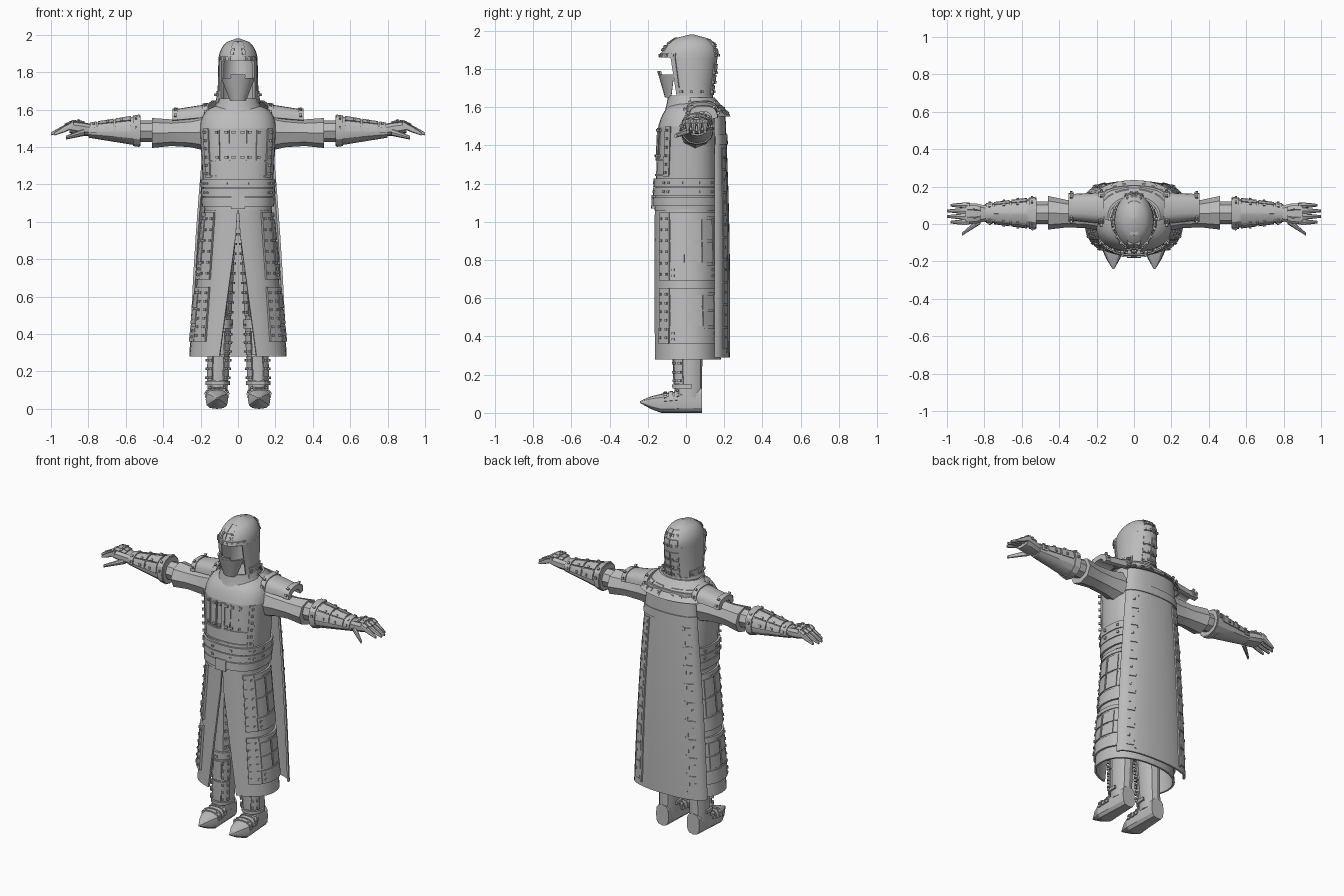
import bpy
import bmesh
import math

cube = bpy.data.objects.get("Cube")
if cube:
    bpy.data.objects.remove(cube)

# One plain colour for the whole figure
plain_grey = bpy.data.materials.new("plain_grey")
plain_grey.use_nodes = True
colour = (.5, .5, .5, 1)
plain_grey.diffuse_color = colour
plain_grey.node_tree.nodes["Principled BSDF"].inputs["Base Color"].default_value = colour

# Heights of layers above the surface they lie on
FLUSH, THIN, MEDIUM, THICK = 0, .006, .012, .018
STUD = .013


def mix(a, b, k):
    return [p + (q - p) * k for p, q in zip(a, b)]


def dome(k):
    return 1 - math.sqrt(1 - k * k)


class Form:
    """Tapering tube along an axis; distances along it run from 0 to 1.
    Angle 0 faces the front (or down for a level tube), 90 the model's left (or back)."""

    def __init__(self, axis, span, centre, radius, centre_to=None, radius_to=None,
                 bulge=0, roundness=1, steps=1, ease=lambda k: k):
        self.axis, self.span, self.bulge = axis, span, bulge
        self.centres = centre, centre_to or centre
        self.radii = radius, radius_to or radius
        self.roundness, self.ease = roundness, ease
        self.stops = [i / steps for i in range(steps + 1)]
        self.length = abs(span[1] - span[0])

    def radius(self, k):
        swell = self.bulge * math.sin(math.pi * k)
        return [r + swell for r in mix(*self.radii, self.ease(k))]

    def point(self, angle, k, lift=FLUSH):
        t = self.span[0] + (self.span[1] - self.span[0]) * k
        s, c = math.sin(math.radians(angle)), -math.cos(math.radians(angle))
        u, v = [m + max(r + lift, .001) * math.copysign(abs(w) ** self.roundness, w)
                for m, r, w in zip(mix(*self.centres, k), self.radius(k), (s, c))]
        return {"X": (t, u, v), "Y": (u, t, v), "Z": (u, v, t)}[self.axis]


class Part:
    def __init__(self, name, mirror=False):
        self.name, self.mirror, self.bm = name, mirror, bmesh.new()

    def strip(self, first, second, closed):
        count = len(first)
        for i in range(count if closed else count - 1):
            j = (i + 1) % count
            self.bm.faces.new((first[i], first[j], second[j], second[i]))

    # Closed curved plate lying on a form
    def plate(self, form, angles, along, lift=THIN, thick=MEDIUM, n=4):
        first, last = angles
        begin = first if callable(first) else lambda k: first
        ring = not callable(first) and last - first == 360
        low, high = along
        stops = [low] + [k for k in form.stops if low < k < high] + [high]
        outer, inner = [[[self.bm.verts.new(form.point(begin(k) + (last - begin(k)) * i / n, k, h))
                          for i in range(n if ring else n + 1)] for k in stops]
                        for h in (lift, lift - thick)]
        for grid in (outer, inner):
            for a, b in zip(grid, grid[1:]):
                self.strip(a, b, ring)
        for end in (0, -1):
            self.strip(outer[end], inner[end], ring)
            if not ring:
                self.strip([row[end] for row in outer], [row[end] for row in inner], False)

    # Solid body with capped ends
    def solid(self, form, n=10):
        rings = [[self.bm.verts.new(form.point(360 * i / n, k)) for i in range(n)] for k in form.stops]
        for a, b in zip(rings, rings[1:]):
            self.strip(a, b, True)
        for end in (0, -1):
            self.bm.faces.new(rings[end])

    def studs(self, form, angles, along, count=2, lift=THICK):
        dk = STUD / form.length / 2
        for angle in angles:
            for i in range(count):
                k = along[0] + (along[1] - along[0]) * i / max(count - 1, 1)
                da = math.degrees(STUD / sum(form.radius(k)))
                self.plate(form, (angle - da, angle + da), (k - dk, k + dk), lift, THICK, 1)

    # Grid of small plates parted by narrow seams
    def cells(self, form, angles, along, columns, rows, lift=THIN, n=2):
        da, dk = (angles[1] - angles[0]) / columns, (along[1] - along[0]) / rows
        gap = STUD / form.length / 3
        for i in range(columns):
            for j in range(rows):
                a, k = angles[0] + da * i, along[0] + dk * j
                self.plate(form, (a + da * .05, a + da * .95), (k + gap, k + dk - gap), lift, THICK, n)

    def finish(self):
        bmesh.ops.recalc_face_normals(self.bm, faces=self.bm.faces)
        mesh = bpy.data.meshes.new(self.name)
        self.bm.to_mesh(mesh)
        self.bm.free()
        mesh.materials.append(plain_grey)
        obj = bpy.data.objects.new(self.name, mesh)
        bpy.context.collection.objects.link(obj)
        if self.mirror:
            obj.modifiers.new("mirror", "MIRROR")
        bpy.ops.object.select_all(action="DESELECT")
        obj.select_set(True)
        bpy.context.view_layer.objects.active = obj
        bpy.ops.object.shade_smooth_by_angle(angle=math.radians(30))


AROUND, HALF, WHOLE = (0, 360), (0, 180), (0, 1)

# Hood with an open face
collar = Form("Z", span=(1.54, 1.66), centre=(0, .02), radius=(.16, .145), radius_to=(.11, .115), bulge=-.005, steps=3)
cowl = Form("Z", span=(1.66, 1.86), centre=(0, .025), centre_to=(0, .015), radius=(.11, .115), radius_to=(.105, .15), steps=3)
crown = Form("Z", span=(1.86, 1.98), centre=(0, .015), centre_to=(0, .03), radius=(.105, .15), radius_to=(.01, .01), ease=dome, steps=6)
hood = Part("hood")
hood.plate(collar, AROUND, WHOLE, FLUSH, n=24)
hood.plate(cowl, (52, 308), WHOLE, FLUSH, n=20)
hood.plate(crown, AROUND, WHOLE, FLUSH, n=24)
hood.finish()

trim = Part("hood_plates", mirror=True)
trim.plate(crown, (0, 62), (0, .2), n=6)
trim.studs(crown, (8, 24, 40, 56), (.1, .1), 1, MEDIUM)
trim.cells(crown, (0, 24), (.25, .9), 1, 2)
trim.studs(crown, [15], (.35, .5), 2, MEDIUM)
trim.plate(cowl, (52, 62), WHOLE, n=1)
for form, rows in ((cowl, 3), (crown, 2)):
    trim.cells(form, (152, 180), (0, .85), 1, rows)
    trim.studs(form, (157, 173), (.1, .6), rows, MEDIUM)
trim.plate(cowl, (62, 125), (0, .2), n=5)
trim.studs(cowl, (68, 92, 118), (.1, .1), 1)
trim.plate(collar, (62, 180), (.8, 1), n=8)
trim.finish()

# Face mask
cheeks = Form("Z", span=(1.65, 1.77), centre=(0, -.075), centre_to=(0, -.055), radius=(.045, .035), radius_to=(.09, .09))
mask = Part("face_mask")
mask.plate(cheeks, (-85, 85), WHOLE, FLUSH, n=8)
mask.plate(cheeks, (-25, 25), (.9, 1.15), FLUSH, n=2)
mask.finish()

# Torso
chest = Form("Z", span=(1.06, 1.5), centre=(0, 0), centre_to=(0, .01), radius=(.18, .165), radius_to=(.205, .155), roundness=.8, steps=3)
shoulders = Form("Z", span=(1.5, 1.63), centre=(0, .01), centre_to=(0, .04), radius=(.205, .155), radius_to=(.1, .09), roundness=.8, steps=4, ease=dome)
torso = Part("torso")
torso.solid(chest, 28)
torso.solid(shoulders, 28)
torso.finish()

armour = Part("torso_plates", mirror=True)
for low in (.17, .28):
    armour.plate(chest, HALF, (low, low + .1), MEDIUM, THICK, n=14)
armour.studs(chest, (14, 52, 62, 84, 110, 135), (.22, .33))
for low in (.41, .59):
    armour.plate(chest, (0, 48), (low, low + .02), n=6)
for angle in (0, 9, 24):
    armour.plate(chest, (angle, angle + 1.5), (.6, .98), n=1)
    armour.studs(chest, [angle + 4], (.65, .95), lift=MEDIUM)
armour.plate(chest, (46, 60), (.4, 1), n=2)
armour.studs(chest, [53], (.45, .95), 6)
armour.finish()

# Belt and buckle
belt = Part("belt")
belt.plate(chest, AROUND, (.05, .16), MEDIUM, THICK, n=28)
belt.plate(chest, (-7, 7), (.02, .18), THICK, THICK, n=2)
belt.finish()

# Skirt, split at the front
drape = Form("Z", span=(.28, 1.09), centre=(0, .005), centre_to=(0, 0), radius=(.26, .177), radius_to=(.178, .163), roundness=.9, steps=5)


def slit(k):
    reach = max(.1 - .11 * k, .001) / drape.radius(k)[0]
    return math.degrees(math.asin(reach ** (1 / drape.roundness)))


skirt = Part("skirt", mirror=True)
skirt.plate(drape, (slit, 180), WHOLE, FLUSH, n=16)
skirt.finish()

guards = Part("skirt_plates", mirror=True)
for low, high in ((.1, .46), (.51, .95)):
    guards.plate(drape, (40, 150), (low, high), n=12)
    guards.plate(drape, (40, 62), (low, high), MEDIUM, n=2)
    guards.studs(drape, (44, 57), (low + .04, high - .04), 6)
    guards.plate(drape, (63, 150), (low, low + .1), MEDIUM, n=8)
    guards.studs(drape, (70, 138), (low + .03, low + .07))
    guards.cells(drape, (63, 140), (low + .11, high - .04), 3, 2, MEDIUM)
    guards.plate(drape, (63, 150), (high - .03, high), MEDIUM, n=8)
    guards.plate(drape, (141, 150), (low + .1, high - .04), MEDIUM, n=1)
    guards.studs(drape, [146], (low + .13, high - .06), 4)
guards.finish()

# Cape with studded strips
cloth = Form("Z", span=(.29, 1.6), centre=(0, .145), radius=(.26, .085), radius_to=(.17, .06), bulge=.01, roundness=.9, steps=6)
cape = Part("cape")
cape.plate(cloth, (92, 268), WHOLE, FLUSH, n=16)
cape.finish()

strips = Part("cape_strips", mirror=True)
strips.cells(cloth, (122, 140), (.03, .84), 1, 9)
strips.studs(cloth, [128], (.08, .8), 9, MEDIUM)
strips.plate(cloth, (140, 144), (.02, .84), n=1)
strips.plate(cloth, (95, 180), (.85, .89), n=8)
strips.finish()

# Mantle over the back of the shoulders
yoke = Form("Z", span=(1.55, 1.65), centre=(0, .09), centre_to=(0, .045), radius=(.25, .145), radius_to=(.14, .105))
mantle = Part("mantle", mirror=True)
mantle.plate(yoke, (75, 180), WHOLE, FLUSH, n=10)
for angle in (105, 132, 160):
    mantle.plate(yoke, (angle - 11, angle + 11), (.1, .6), n=2)
    mantle.studs(yoke, (angle - 7, angle + 7), (.25, .25), 1, MEDIUM)
mantle.finish()

# Shoulder pads
cap = Form("X", span=(.16, .35), centre=(.085, 1.545), centre_to=(.09, 1.53), radius=(.085, .085), radius_to=(.07, .07), roundness=.7)
pad = Part("shoulder_pad", mirror=True)
pad.plate(cap, (95, 265), WHOLE, FLUSH, .025, n=10)
for low in (0, .84):
    pad.plate(cap, (95, 265), (low, low + .16), n=10)
    pad.studs(cap, (110, 145, 215, 250), (low + .08, low + .08), 1)
pad.finish()

# Sleeves and elbows
cuff = Form("X", span=(.15, .46), centre=(.045, 1.48), centre_to=(.06, 1.475), radius=(.09, .105), radius_to=(.09, .08), bulge=-.02, steps=3)
elbow = Form("X", span=(.4, .55), centre=(.06, 1.485), radius=(.06, .057))
sleeve = Part("sleeve", mirror=True)
sleeve.solid(cuff, 8)
sleeve.solid(elbow, 8)
sleeve.finish()

# Forearm guards
forearm = Form("X", span=(.52, .8), centre=(.058, 1.487), radius=(.083, .082), radius_to=(.047, .037), roundness=.9, steps=2)
bracer = Part("bracer", mirror=True)
bracer.solid(forearm, 12)
bracer.plate(forearm, AROUND, (.02, .15), n=12)
bracer.cells(forearm, (85, 275), (.17, .83), 4, 2)
bracer.plate(forearm, (80, 280), (.84, .97), n=8)
bracer.studs(forearm, (100, 140, 220, 260), (.09, .9), 4, MEDIUM)
bracer.finish()

# Hands with fingers and thumb
palm = Form("X", span=(.78, .9), centre=(.057, 1.49), centre_to=(.055, 1.507), radius=(.04, .032), radius_to=(.06, .032), bulge=.005, roundness=.8, steps=2)
hand = Part("hand", mirror=True)
hand.solid(palm)
hand.cells(palm, (140, 220), (.3, .95), 3, 1)
hand.studs(palm, (155, 180, 205), (.6, .6), 1, MEDIUM)
for i in range(4):
    y = .01 + .03 * i
    finger = Form("X", span=(.88, 1 if i in (1, 2) else .98), centre=(y, 1.52), centre_to=(y, 1.47), radius=(.014, .02), radius_to=(.007, .008), bulge=.003, roundness=.8, steps=2)
    hand.solid(finger, 8)
    hand.plate(finger, (135, 225), (.15, .4), n=2)
thumb = Form("X", span=(.82, .92), centre=(.02, 1.48), centre_to=(-.055, 1.45), radius=(.02, .02), radius_to=(.008, .01))
hand.solid(thumb, 8)
hand.finish()

# Legs and greaves
limb = Form("Z", span=(.08, 1.05), centre=(.11, .012), centre_to=(.08, .005), radius=(.053, .07), radius_to=(.07, .095), roundness=.85, steps=2)
leg = Part("leg", mirror=True)
leg.solid(limb, 12)
leg.finish()

greave = Part("greave", mirror=True)
greave.cells(limb, (-75, 75), (.07, .35), 3, 2, n=3)
greave.studs(limb, (-62, -32, 32, 62), (.09, .33), 6)
greave.plate(limb, (-80, 80), (.36, .41), MEDIUM, THICK, n=8)
greave.studs(limb, (-55, 0, 55), (.38, .38), 1)
greave.plate(limb, (-100, 100), (.05, .07), MEDIUM, n=8)
greave.plate(limb, (-70, -35), (.43, .9), n=2)
greave.studs(limb, (-62, -43), (.45, .88), 9)
greave.finish()

# Boots with pointed toes
foot = Form("Y", span=(.085, -.13), centre=(.11, .067), centre_to=(.113, .05), radius=(.045, .067), radius_to=(.06, .05), roundness=.7, steps=2)
toe = Form("Y", span=(-.13, -.24), centre=(.113, .05), centre_to=(.11, .057), radius=(.06, .05), radius_to=(.005, .005), bulge=.005, roundness=.7, steps=2)
boot = Part("boot", mirror=True)
boot.solid(foot, 12)
boot.solid(toe, 12)
boot.cells(foot, (85, 275), (.55, .98), 1, 3, n=8)
boot.studs(foot, (115, 150, 210, 245), (.6, .9), lift=MEDIUM)
boot.finish()
